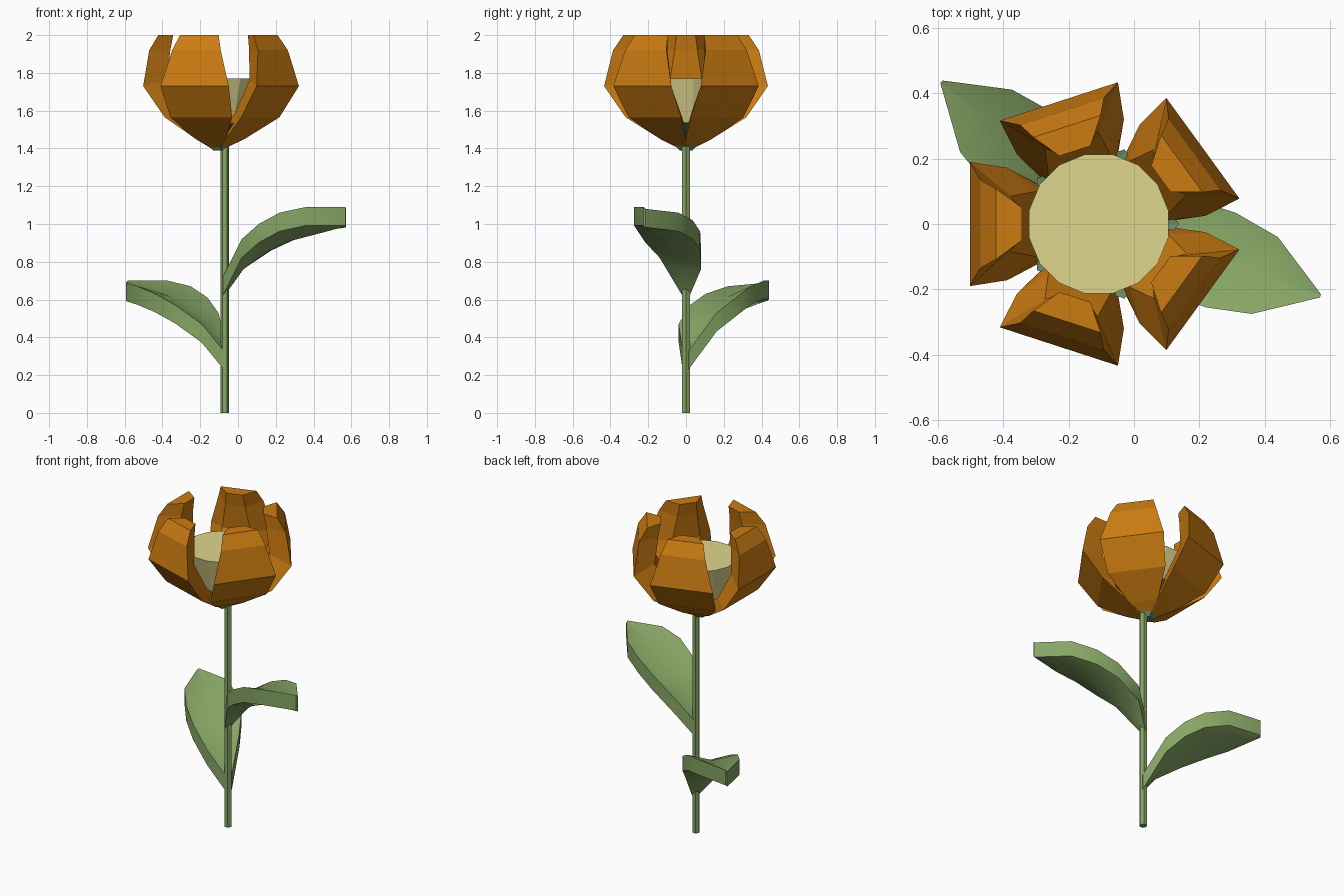
import bpy, bmesh, math
from mathutils import Matrix, Vector

if "Cube" in bpy.data.objects:
    bpy.data.objects.remove(bpy.data.objects["Cube"])

CX, SX = -0.108, -0.07   # flower axis and stem axis


def material(name, rgb):
    m = bpy.data.materials.new(name)
    m.diffuse_color = (*rgb, 1)
    m.use_nodes = True
    m.node_tree.nodes["Principled BSDF"].inputs["Base Color"].default_value = m.diffuse_color
    return m


ORANGE = material("petal_orange", (0.60, 0.20, 0.006))
GREEN = material("leaf_green", (0.24, 0.38, 0.13))
TEAL = material("calyx_green", (0.15, 0.27, 0.15))
YELLOW = material("centre_yellow", (0.74, 0.68, 0.27))


def loft(name, rings, mat, matrix=Matrix()):
    """Skin closed rings of equal length and cap both ends."""
    bm = bmesh.new()
    rows = [[bm.verts.new(matrix @ Vector(p)) for p in r] for r in rings]
    n = len(rows[0])
    for a, b in zip(rows, rows[1:]):
        for i in range(n):
            j = (i + 1) % n
            bm.faces.new((a[i], a[j], b[j], b[i]))
    bm.faces.new(rows[0][::-1])
    bm.faces.new(rows[-1])
    bmesh.ops.remove_doubles(bm, verts=bm.verts, dist=1e-4)
    bmesh.ops.recalc_face_normals(bm, faces=bm.faces)
    me = bpy.data.meshes.new(name)
    bm.to_mesh(me)
    bm.free()
    me.materials.append(mat)
    ob = bpy.data.objects.new(name, me)
    bpy.context.collection.objects.link(ob)
    return ob


def lathe(name, profile, sides, x, mat, phase=0):
    rings = [[(x + r * math.cos(phase + 2 * math.pi * i / sides),
               r * math.sin(phase + 2 * math.pi * i / sides), z)
              for i in range(sides)] for r, z in profile]
    return loft(name, rings, mat)


# Stem, calyx and flower centre
lathe("stem", [(0.023, 0), (0.023, 1.42)], 6, SX, GREEN)
lathe("calyx", [(0.035, 1.39), (0.09, 1.44), (0.24, 1.535), (0.05, 1.50)],
      5, CX + 0.005, TEAL)
lathe("flower_centre", [(0.07, 1.46), (0.15, 1.54), (0.217, 1.77)], 16, CX, YELLOW,
      math.pi / 16)

# Petals: z, outer radius, outer half width, inner radius, inner half width
PETAL = [
    (1.395, 0.02, 0.02, 0.005, 0.01),
    (1.45, 0.115, 0.085, 0.06, 0.05),
    (1.565, 0.28, 0.172, 0.19, 0.10),
    (1.73, 0.394, 0.19, 0.27, 0.085),
    (1.92, 0.362, 0.135, 0.25, 0.06),
    (2.00, 0.314, 0.108, 0.235, 0.05),
]
petal_rings = []
for k, (z, ro, ho, ri, hi) in enumerate(PETAL):
    zi = z + (0.03 if 0 < k < 4 else 0)
    petal_rings.append([(ro, -ho, z), (ro, ho, z), (ri, hi, zi), (ri, -hi, zi)])
for k in range(5):
    turn = Matrix.Translation((CX, 0, 0)) @ Matrix.Rotation(math.radians(36 + 72 * k), 4, 'Z')
    loft(f"petal_{k + 1}", petal_rings, ORANGE, turn)

# Leaf edges, relative to the stem: the near edge rises above the far edge
NEAR = [(-0.01, -0.02, 0.72), (0.09, -0.14, 0.92), (0.18, -0.215, 1.0),
        (0.29, -0.255, 1.06), (0.43, -0.275, 1.09), (0.638, -0.225, 1.09)]
FAR = [(0.0, 0.02, 0.72), (0.10, 0.08, 0.86), (0.25, 0.075, 0.96),
       (0.38, 0.035, 1.02), (0.51, -0.04, 1.06), (0.642, -0.215, 1.08)]
leaf_rings = []
for k, (a, b) in enumerate(zip(NEAR, FAR)):
    a, b = Vector(a), Vector(b)
    sag = 0.035 if 0 < k < 5 else 0
    mid = (a + b) / 2 - Vector((0, 0, sag))
    down = Vector((0, 0, -0.098))
    leaf_rings.append([a, mid, b, b + down, mid + down, a + down])

for name, angle, drop in (("upper_leaf", 0, 0), ("lower_leaf", 159, 0.39)):
    place = Matrix.Translation((SX, 0, -drop)) @ Matrix.Rotation(math.radians(angle), 4, 'Z')
    leaf = loft(name, leaf_rings, GREEN, place)
    bpy.ops.object.select_all(action='DESELECT')
    leaf.select_set(True)
    bpy.context.view_layer.objects.active = leaf
    bpy.ops.object.shade_smooth_by_angle(angle=math.radians(35))
